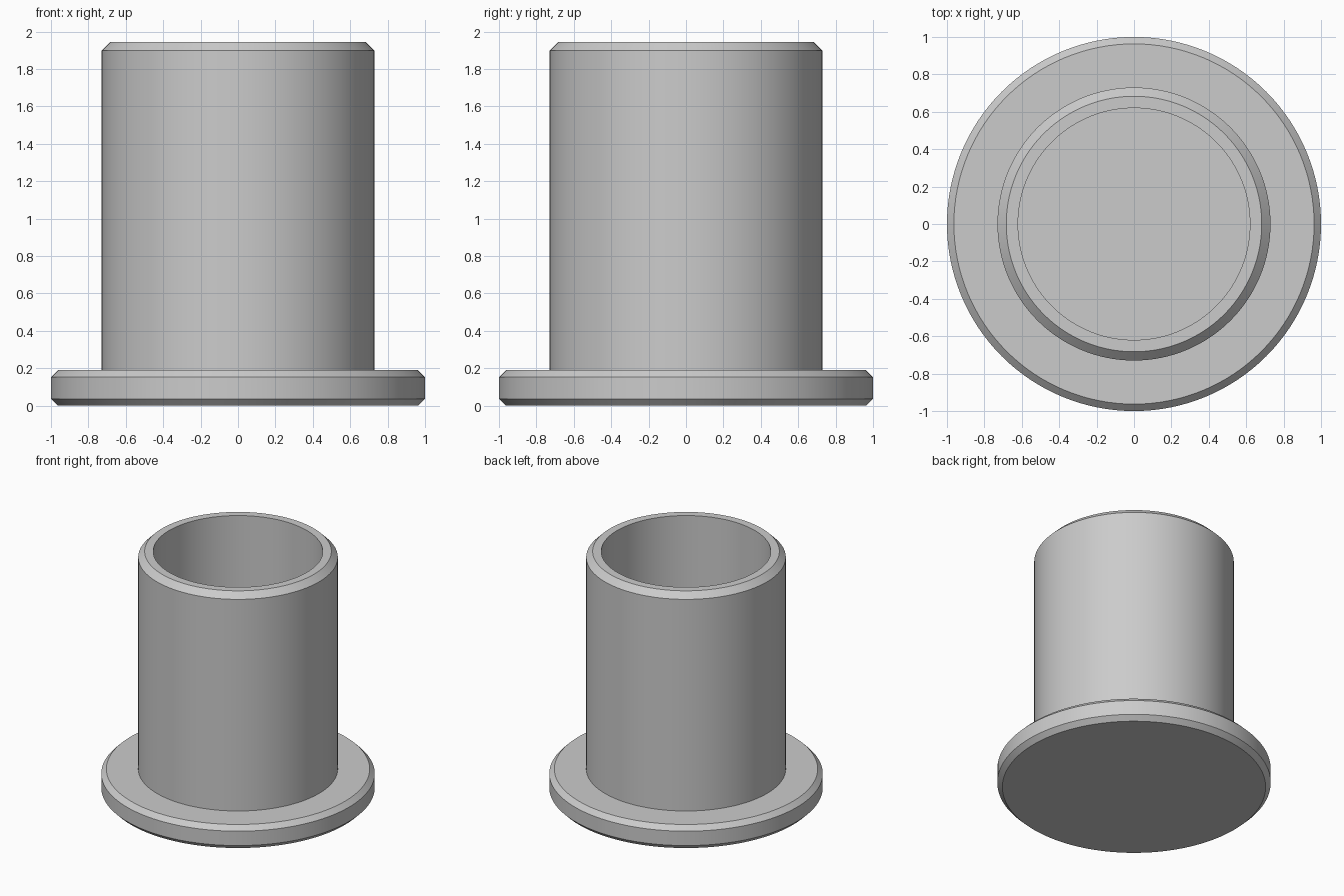
import bpy, bmesh, math
from mathutils import Vector

cube = bpy.data.objects.get("Cube")
if cube:
    bpy.data.objects.remove(cube, do_unlink=True)

GREY = (0.6, 0.6, 0.6, 1.0)
metal = bpy.data.materials.new("plain_grey")
metal.use_nodes = True
metal.diffuse_color = GREY
metal.node_tree.nodes["Principled BSDF"].inputs["Base Color"].default_value = GREY


def lathe(name, profile, segments=128):
    """Revolve a (radius, height) profile around z."""
    bm = bmesh.new()
    verts = [bm.verts.new((r, 0, z)) for r, z in profile]
    edges = [bm.edges.new(pair) for pair in zip(verts, verts[1:])]
    bmesh.ops.spin(bm, geom=verts + edges, cent=Vector(), axis=(0, 0, 1),
                   angle=math.tau, steps=segments, use_merge=True)
    bmesh.ops.remove_doubles(bm, verts=bm.verts, dist=0.0001)
    bmesh.ops.recalc_face_normals(bm, faces=bm.faces)
    mesh = bpy.data.meshes.new(name)
    bm.to_mesh(mesh)
    bm.free()
    mesh.materials.append(metal)
    obj = bpy.data.objects.new(name, mesh)
    bpy.context.collection.objects.link(obj)
    bpy.ops.object.select_all(action='DESELECT')
    obj.select_set(True)
    bpy.context.view_layer.objects.active = obj
    bpy.ops.object.shade_smooth_by_angle(angle=math.radians(30))
    return obj


# Flanged sleeve: closed base, chamfered flange, chamfered tube rim, blind bore
BASE_TOP, TOP, CHAMFER, RIM_CHAMFER = 0.19, 1.945, 0.037, 0.047
FLANGE_R, TUBE_R, BORE_R = 1.0, 0.73, 0.62
lathe("flanged_sleeve", [
    (0, 0),
    (FLANGE_R - CHAMFER, 0),
    (FLANGE_R, CHAMFER),
    (FLANGE_R, BASE_TOP - CHAMFER),
    (FLANGE_R - CHAMFER, BASE_TOP),
    (TUBE_R, BASE_TOP),
    (TUBE_R, TOP - RIM_CHAMFER),
    (TUBE_R - RIM_CHAMFER, TOP),
    (BORE_R, TOP),
    (BORE_R, BASE_TOP),
    (0, BASE_TOP),
])
